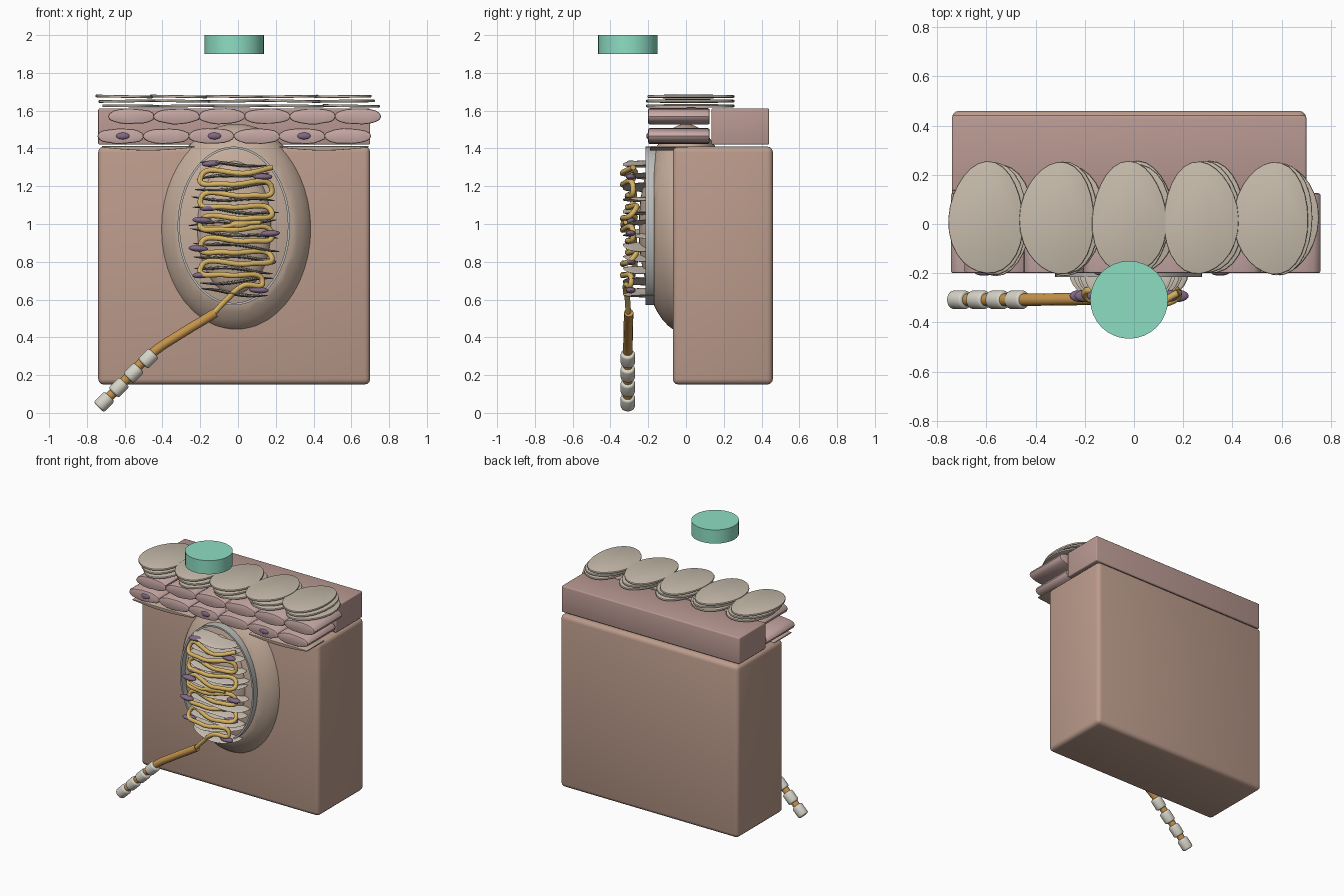
import bpy, bmesh, math, random
from mathutils import Vector, Matrix

if "Cube" in bpy.data.objects:
    bpy.data.objects.remove(bpy.data.objects["Cube"])

random.seed(4)


def mat(name, rgb):
    m = bpy.data.materials.new(name)
    m.diffuse_color = (*rgb, 1)
    m.use_nodes = True
    m.node_tree.nodes["Principled BSDF"].inputs["Base Color"].default_value = m.diffuse_color
    return m


SKIN = mat("dermis", (0.50, 0.33, 0.26))
EPI = mat("epidermis", (0.49, 0.32, 0.29))
CELL = mat("cell", (0.58, 0.40, 0.38))
FLAKE = mat("flake", (0.57, 0.50, 0.41))
PAP = mat("papilla", (0.56, 0.42, 0.33))
LAM = mat("lamella", (0.64, 0.57, 0.48))
CAPS = mat("capsule", (0.50, 0.50, 0.49))
NUC = mat("nucleus", (0.22, 0.14, 0.24))
NERVE = mat("nerve", (0.68, 0.45, 0.12))
AXON = mat("axon", (0.55, 0.29, 0.07))
MYEL = mat("myelin", (0.68, 0.66, 0.58))
GREEN = mat("stimulus", (0.27, 0.73, 0.55))


def finish(bm, name, m, angle=40):
    me = bpy.data.meshes.new(name)
    bmesh.ops.recalc_face_normals(bm, faces=bm.faces)
    bm.to_mesh(me)
    bm.free()
    ob = bpy.data.objects.new(name, me)
    bpy.context.collection.objects.link(ob)
    me.materials.append(m)
    bpy.ops.object.select_all(action='DESELECT')
    bpy.context.view_layer.objects.active = ob
    ob.select_set(True)
    bpy.ops.object.shade_smooth_by_angle(angle=math.radians(angle))
    return ob


def box(name, lo, hi, m, bevel):
    lo, hi = Vector(lo), Vector(hi)
    bm = bmesh.new()
    bmesh.ops.create_cube(bm, size=1, matrix=Matrix.LocRotScale((lo + hi) / 2, None, hi - lo))
    bmesh.ops.bevel(bm, geom=bm.edges[:], offset=bevel, segments=3, profile=0.5, affect='EDGES')
    return finish(bm, name, m)


def ellipsoid(name, loc, r, m, tilt=0, cut_y=None, seg=24):
    bm = bmesh.new()
    mx = Matrix.Translation(loc) @ Matrix.Rotation(tilt, 4, 'Y') @ Matrix.Diagonal((*r, 1))
    bmesh.ops.create_uvsphere(bm, u_segments=seg, v_segments=seg // 2, radius=1, matrix=mx)
    if cut_y is not None:
        bmesh.ops.bisect_plane(bm, geom=bm.verts[:] + bm.edges[:] + bm.faces[:], plane_co=(0, cut_y, 0),
                               plane_no=(0, -1, 0), clear_outer=True)
        bmesh.ops.holes_fill(bm, edges=[e for e in bm.edges if e.is_boundary])
    return finish(bm, name, m)


def prism(name, pts, axis, depth, m, bevel):
    # outline points (3D, planar) extruded along axis, rounded rims
    bm = bmesh.new()
    f = bm.faces.new([bm.verts.new(p) for p in pts])
    ex = bmesh.ops.extrude_face_region(bm, geom=[f])
    bmesh.ops.translate(bm, vec=Vector(axis) * depth,
                        verts=[v for v in ex['geom'] if isinstance(v, bmesh.types.BMVert)])
    rims = [e for e in bm.edges if any(len(q.verts) > 4 for q in e.link_faces)]
    bmesh.ops.bevel(bm, geom=rims, offset=bevel, segments=2, profile=0.5, affect='EDGES')
    return finish(bm, name, m)


def rod(name, a, b, r, m, bevel=0):
    a, b = Vector(a), Vector(b)
    bm = bmesh.new()
    mx = Matrix.Translation((a + b) / 2) @ (b - a).to_track_quat('Z', 'Y').to_matrix().to_4x4()
    bmesh.ops.create_cone(bm, cap_ends=True, segments=32, radius1=r, radius2=r, depth=(b - a).length, matrix=mx)
    if bevel:
        rims = [e for e in bm.edges if any(len(q.verts) > 4 for q in e.link_faces)]
        bmesh.ops.bevel(bm, geom=rims, offset=bevel, segments=3, profile=0.5, affect='EDGES')
    return finish(bm, name, m)


def tube(name, pts, r, m):
    cu = bpy.data.curves.new(name, 'CURVE')
    cu.dimensions = '3D'
    cu.bevel_depth, cu.bevel_resolution, cu.resolution_u, cu.use_fill_caps = r, 4, 10, True
    sp = cu.splines.new('BEZIER')
    sp.bezier_points.add(len(pts) - 1)
    for p, co in zip(sp.bezier_points, pts):
        p.co = co
        p.handle_left_type = p.handle_right_type = 'AUTO'
    ob = bpy.data.objects.new(name, cu)
    bpy.context.collection.objects.link(ob)
    cu.materials.append(m)
    return ob


# tissue blocks
box("dermis_block", (-0.74, -0.07, 0.15), (0.70, 0.46, 1.41), SKIN, 0.03)
box("epidermis_slab", (-0.74, 0.135, 1.42), (0.70, 0.44, 1.612), EPI, 0.008)

# two rows of living cells, extruded front to back
for row, (x0, zc) in enumerate([(-0.62, 1.465), (-0.565, 1.57)]):
    for i in range(6):
        cx, pts = x0 + i * 0.24, []
        for k in range(18):
            t = math.tau * k / 18
            c, s = math.cos(t), math.sin(t)
            pts.append((cx + 0.124 * c * random.uniform(0.97, 1.01), -0.2,
                        zc + 0.042 * math.copysign(abs(s) ** 0.8, s) * random.uniform(0.92, 1.04)))
        prism(f"epidermal_cell_{row}_{i}", pts, (0, 1, 0), 0.325, CELL, 0.008)
for i, x in enumerate((-0.61, -0.125, 0.35)):
    ellipsoid(f"cell_nucleus_{i}", (x, -0.198, 1.466), (0.036, 0.012, 0.018), NUC)

# dead surface flakes, three layers
for layer, z in enumerate((1.618, 1.644, 1.668)):
    for i in range(5):
        cx = -0.595 + i * 0.29 + (0.03, 0.012, -0.005)[layer]
        ph, tx = random.uniform(0, 6), random.uniform(-0.02, 0.02)
        pts = []
        for k in range(28):
            t = math.tau * k / 28
            w = 1 + 0.03 * math.sin(3 * t + ph)
            x, y = 0.152 * w * math.cos(t), 0.228 * w * math.sin(t)
            pts.append((cx + x, 0.022 + y, z + tx * x))
        prism(f"surface_flake_{layer}_{i}", pts, (0, 0, 1), 0.014, FLAKE, 0.005)

# basement membrane strips either side of the papilla
for side, (xa, xb) in enumerate([(-0.72, -0.23), (0.22, 0.69)]):
    n = 8
    top = [(xa + (xb - xa) * k / n, -0.19, 1.412) for k in range(n + 1)]
    low = [(x, y, 1.405 - 0.016 * math.sin(math.pi * k / n)) for k, (x, y, z) in enumerate(top)]
    prism(f"basement_membrane_{side}", top + low[::-1], (0, 1, 0), 0.2, PAP, 0.002)

# papilla with flat front, and its core
ellipsoid("papilla", (-0.01, 0.0, 0.975), (0.412, 0.25, 0.555), PAP, cut_y=-0.17, seg=48)
ellipsoid("corpuscle_core", (-0.02, -0.15, 0.98), (0.20, 0.10, 0.36), PAP, seg=32)

# capsule rim: swept band around an oval
bm = bmesh.new()
rings = []
for k in range(64):
    t = math.tau * k / 64
    c, s = math.cos(t), math.sin(t)
    rings.append([bm.verts.new((-0.022 + (0.298 - d) * c, y, 0.99 + (0.42 - d) * s))
                  for d, y in ((0, -0.15), (0, -0.215), (0.012, -0.215), (0.012, -0.15))])
for k in range(64):
    a, b = rings[k], rings[(k + 1) % 64]
    for j in range(4):
        bm.faces.new((a[j], b[j], b[(j + 1) % 4], a[(j + 1) % 4]))
finish(bm, "capsule_rim", CAPS)

# stacked wavy lamellae
for i in range(12):
    z = 0.635 + i * 0.062
    rx = 0.17 + 0.065 * math.sin(math.pi * (i + 0.5) / 12)
    tilt = random.choice((-1, 1)) * random.uniform(0.03, 0.1)
    ph = random.uniform(0, 6)
    ob = ellipsoid(f"lamella_{i}", (0, 0, 0), (rx, 0.135, 0.010), LAM, tilt=tilt, seg=32)
    for v in ob.data.vertices:
        v.co.z += 0.008 * math.sin(v.co.x * 16 + ph)
    ob.location = (-0.015 + random.uniform(-0.015, 0.015), -0.2, z)

# lamellar cell nuclei
for i, (x, z) in enumerate([(-0.14, 1.32), (0.13, 1.25), (-0.15, 1.085), (-0.19, 1.02), (0.17, 0.95),
                            (-0.21, 0.87), (0.15, 0.80), (-0.19, 0.73), (0.11, 0.65)]):
    ellipsoid(f"lamella_nucleus_{i}", (x, -0.292, z), (0.052, 0.026, 0.017), NUC, tilt=random.uniform(-0.1, 0.1))

# coiled nerve ending zigzagging through the stack
path = [(-0.14, -0.305, 0.515), (-0.06, -0.31, 0.60), (0.03, -0.32, 0.675), (0.13, -0.29, 0.69)]
for i in range(10):
    z = 0.75 + i * 0.06
    s = -1 if i % 2 == 0 else 1
    path += [(s * 0.06, -0.335 if i % 4 < 2 else -0.31, z - 0.02), (s * 0.19 - 0.01, -0.28, z + 0.01)]
tube("nerve_coil", path, 0.0145, NERVE)
tube("nerve_branch", [(-0.20, -0.29, 0.98), (-0.08, -0.33, 0.985), (0.0, -0.335, 1.0), (0.12, -0.32, 1.01)], 0.012, NERVE)
ellipsoid("nerve_bulb", (0.01, -0.325, 1.0), (0.06, 0.022, 0.024), NERVE, tilt=-0.15)

# axon and its sheath segments
tube("axon", [(-0.12, -0.303, 0.53), (-0.16, -0.304, 0.505), (-0.30, -0.306, 0.42),
              (-0.45, -0.308, 0.32), (-0.60, -0.308, 0.17), (-0.725, -0.308, 0.04)], 0.025, AXON)
for i in range(4):
    x, z = -0.475 - i * 0.078, 0.288 - i * 0.0765
    d = 0.029
    rod(f"myelin_segment_{i}", (x + d, -0.308, z + d), (x - d, -0.308, z - d), 0.038, MYEL, 0.012)

# round stimulus above the skin
ob = rod("touch_stimulus", (-0.02, -0.308, 1.9), (-0.02, -0.308, 2.0), 0.158, GREEN)
